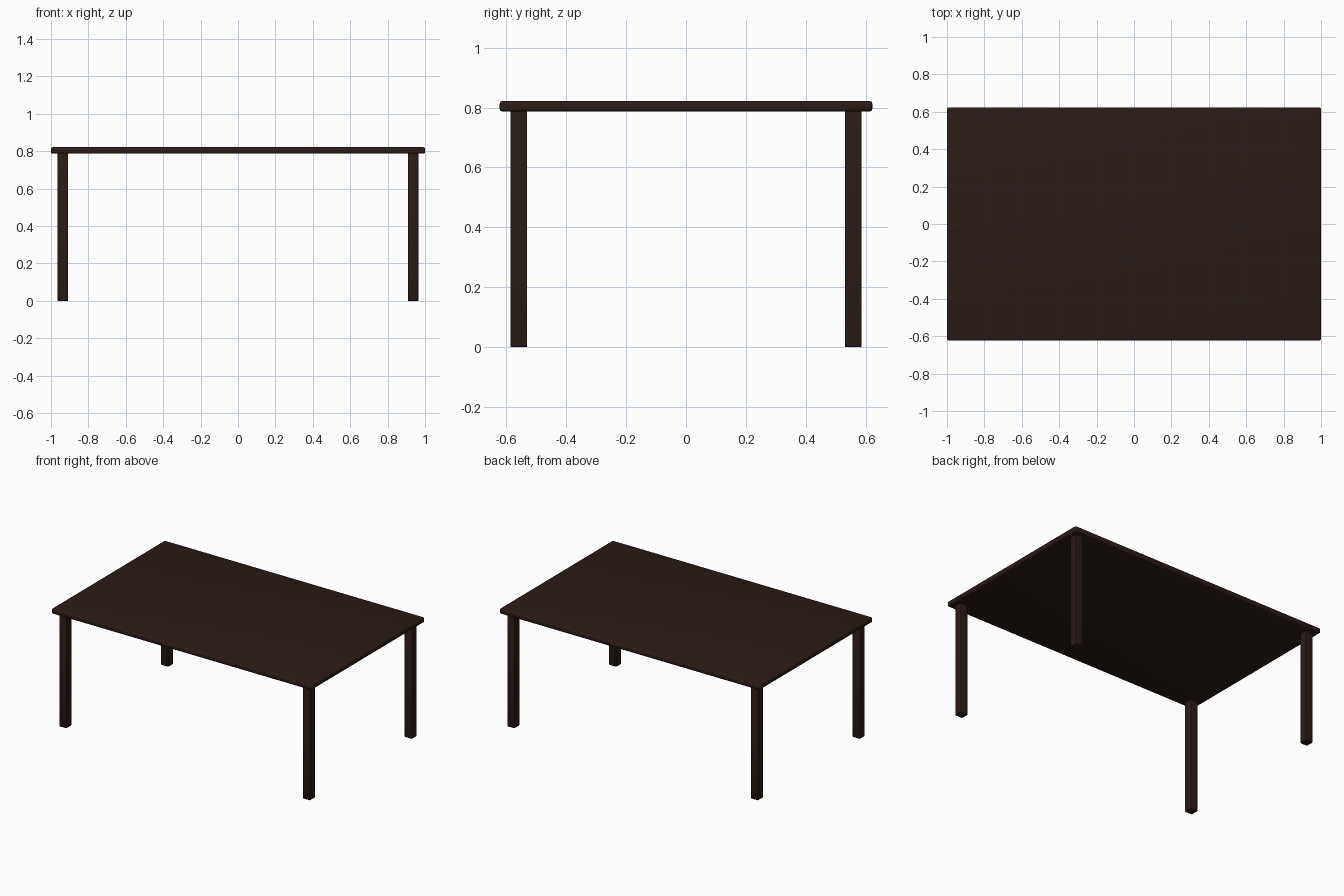
import bpy

if "Cube" in bpy.data.objects:
    bpy.data.objects.remove(bpy.data.objects["Cube"])

# Dark brown wood
wood = bpy.data.materials.new("dark_wood")
wood.diffuse_color = (0.024, 0.011, 0.008, 1)
wood.use_nodes = True
wood.node_tree.nodes["Principled BSDF"].inputs["Base Color"].default_value = wood.diffuse_color


def box(name, centre, size, bevel, segments):
    """Box with softly rounded edges."""
    bpy.ops.mesh.primitive_cube_add(size=1, location=centre)
    ob = bpy.context.object
    ob.name = name
    ob.scale = size
    bpy.ops.object.transform_apply(location=False, rotation=False, scale=True)
    mod = ob.modifiers.new("rounded_edges", 'BEVEL')
    mod.width = bevel
    mod.segments = segments
    bpy.ops.object.modifier_apply(modifier=mod.name)
    bpy.ops.object.shade_smooth_by_angle()
    ob.data.materials.append(wood)
    return ob


TOP, UNDER = 0.822, 0.787
LEG = 0.056

# Table top
box("table_top", (0, 0, (TOP + UNDER) / 2), (2, 1.246, TOP - UNDER), 0.01, 3)

# Four corner legs
for sx, side in ((-1, "left"), (1, "right")):
    for sy, end in ((-1, "front"), (1, "back")):
        box(f"{end}_{side}_leg", (sx * 0.936, sy * 0.559, UNDER / 2 + 0.001),
            (LEG, LEG, UNDER + 0.002), 0.003, 2)
